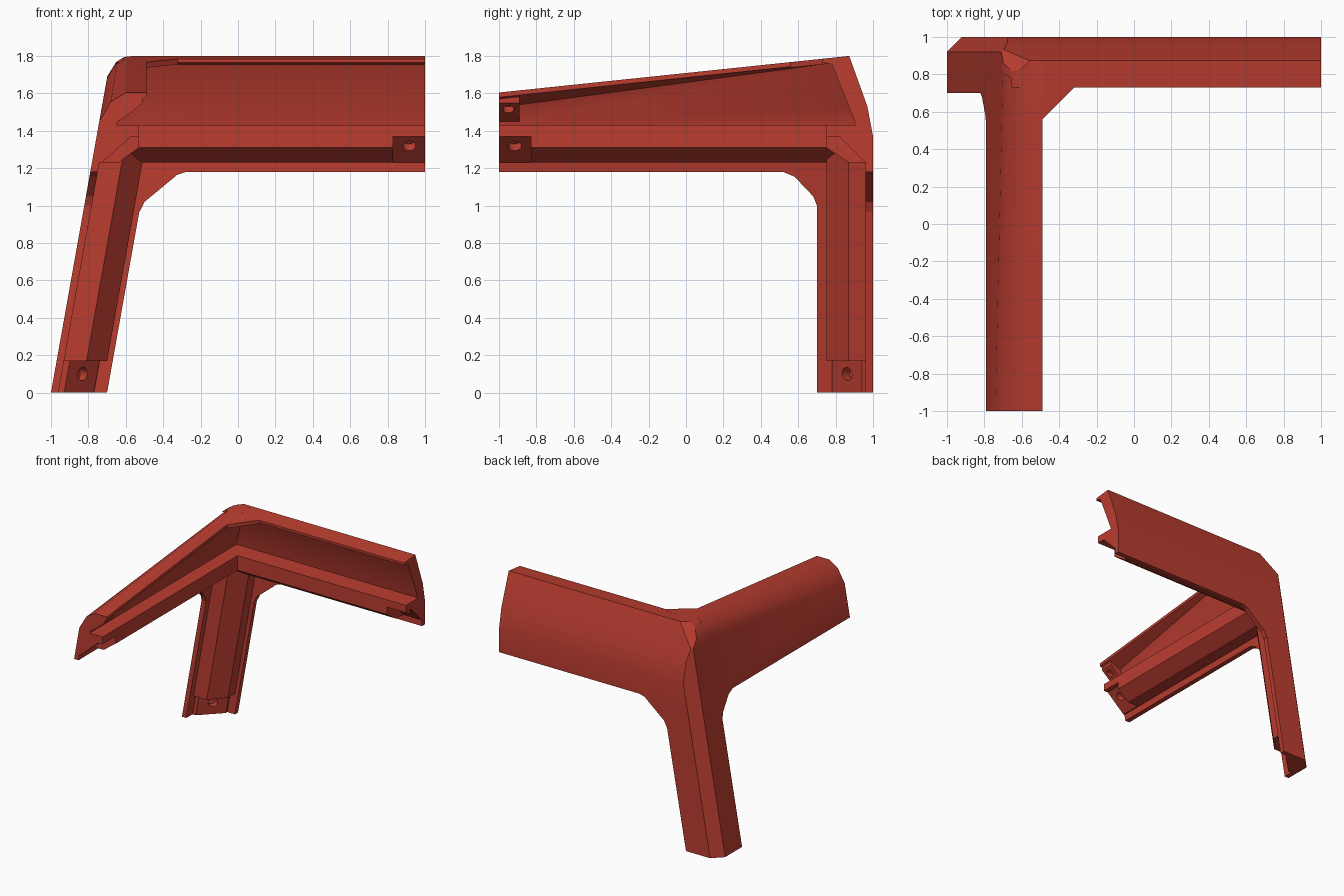
import bpy, bmesh, math
from mathutils import Vector

if "Cube" in bpy.data.objects:
    bpy.data.objects.remove(bpy.data.objects["Cube"])

red = bpy.data.materials.new("brick red")
red.diffuse_color = (0.5, 0.047, 0.03, 1)
red.use_nodes = True
red.node_tree.nodes["Principled BSDF"].inputs["Base Color"].default_value = red.diffuse_color

LEAN = 0.178                                   # inward lean of the leg


def wall(z):                                   # x of the leaning outer wall
    return -1 + LEAN * z


def roof(y):                                   # height of the sloping side roof
    return 1.8 + 0.1043 * (y - 0.87)


# Outer limits that mitre the three arms together: (point, outward normal)
LIMITS = [
    ((-1, 0, 0), (-1, 0, LEAN)),               # leaning side
    ((0, 1, 0), (0, 1, 0)),                    # back
    ((0, 1, 1.37), (0, 0.16, 0.03)),           # back, upper bend
    ((0, 0.97, 1.53), (0, 0.27, 0.097)),       # back, top slope
    ((-0.7, 0, 1.69), (-0.08, 0, 0.05)),       # roof edge bevels
    ((-0.65, 0, 1.77), (-0.03, 0, 0.05)),
    ((0, 0, 1.8), (0, 0, 1)),
    ((-1, 0.92, 0), (-1, 1, LEAN)),            # corner chamfer
    ((-0.57, 0.86, 1.8), (-1, 1, 1.2)),        # top corner bevel
]


def loft(name, ring_a, ring_b, smooth=False):
    """Solid between two matching rings, trimmed to the outer limits."""
    bm = bmesh.new()
    a = [bm.verts.new(p) for p in ring_a]
    b = [bm.verts.new(p) for p in ring_b]
    n = len(a)
    for i in range(n):
        j = (i + 1) % n
        bm.faces.new((a[i], a[j], b[j], b[i]))
    bm.faces.new(a[::-1])
    bm.faces.new(b)
    for co, no in LIMITS:
        bmesh.ops.bisect_plane(bm, geom=bm.verts[:] + bm.edges[:] + bm.faces[:], dist=1e-5,
                               plane_co=co, plane_no=Vector(no).normalized(), clear_outer=True)
        rim = [e for e in bm.edges if e.is_boundary]
        if rim:
            bmesh.ops.holes_fill(bm, edges=rim, sides=0)
    bmesh.ops.recalc_face_normals(bm, faces=bm.faces[:])
    me = bpy.data.meshes.new(name)
    bm.to_mesh(me)
    bm.free()
    me.materials.append(red)
    ob = bpy.data.objects.new(name, me)
    bpy.context.collection.objects.link(ob)
    if smooth:
        bpy.ops.object.select_all(action='DESELECT')
        ob.select_set(True)
        bpy.context.view_layer.objects.active = ob
        bpy.ops.object.shade_smooth_by_angle(angle=math.radians(30))
    return ob


def along_x(name, prof, x0, x1, smooth=False):
    return loft(name, [(x0, y, z) for y, z in prof], [(x1, y, z) for y, z in prof], smooth)


def along_y(name, prof, y0, y1):
    return loft(name, [(x, y0, z) for x, z in prof], [(x, y1, z) for x, z in prof])


def along_leg(name, prof, z0, z1):
    return loft(name, *[[(x + LEAN * z, y, z) for x, y in prof] for z in (z0, z1)])


def screw_hole(ob, at, axis, radius=0.036):
    """Blind round hole sunk into a mounting pad."""
    bpy.ops.mesh.primitive_cylinder_add(vertices=20, radius=radius, depth=0.1, location=at,
                                        rotation=Vector(axis).to_track_quat('Z', 'Y').to_euler())
    cutter = bpy.context.object
    mod = ob.modifiers.new("hole", 'BOOLEAN')
    mod.object, mod.operation, mod.solver = cutter, 'DIFFERENCE', 'EXACT'
    bpy.context.view_layer.objects.active = ob
    bpy.ops.object.modifier_apply(modifier=mod.name)
    bpy.data.objects.remove(cutter)


# Back arm: bent shell, inner rail and end pad
along_x("back_shell", [(1, 1.18), (1, 1.37), (0.97, 1.53), (0.873, 1.8), (0.73, 1.785),
                       (0.73, 1.765), (0.78, 1.755), (0.91, 1.43), (0.91, 1.38),
                       (0.96, 1.33), (0.96, 1.18)], -1, 1, True)
along_x("back_rail", [(0.97, 1.43), (0.75, 1.43), (0.75, 1.31), (0.87, 1.23), (0.97, 1.23)],
        -0.8, 0.83)
pad = along_x("back_pad", [(0.97, 1.43), (0.75, 1.43), (0.75, 1.37), (0.82, 1.37),
                           (0.96, 1.23), (0.97, 1.23)], 0.83, 1)
screw_hole(pad, (0.915, 0.87, 1.32), (0, -1, -1))


# Side arm: shell with a roof that slopes down to the front
def side_ring(y):
    r = roof(y)
    t = (y + 1) / 1.71                          # 0 at the front end, 1 near the corner
    top = r - 0.155 + 0.04 * t
    under = r - 0.08 + 0.05 * t
    return [(x, y, z) for x, z in [
        (wall(1.18), 1.18), (wall(top), top), (-0.68 + 0.03 * t, r - 0.05 + 0.02 * t),
        (-0.6, r), (-0.49, r), (-0.49, r - 0.025),
        (-0.65 + 0.43 * (under - 1.43), under), (-0.65, 1.43), (-0.65, 1.38),
        (wall(1.33) + 0.04, 1.33), (wall(1.18) + 0.04, 1.18)]]


loft("side_shell", side_ring(-1), side_ring(1), True)
along_y("side_rail", [(-0.72, 1.43), (-0.53, 1.43), (-0.53, 1.31), (-0.64, 1.23), (-0.76, 1.23)],
        -0.83, 0.97)
pad = along_y("side_pad", [(-0.72, 1.43), (-0.53, 1.43), (-0.53, 1.37), (-0.57, 1.37),
                           (-0.73, 1.23), (-0.76, 1.23)], -1, -0.83)
screw_hole(pad, (-0.63, -0.915, 1.32), (1, 0, -1))
pad = along_y("roof_pad", [(-0.64, 1.45), (-0.6, 1.475), (-0.51, 1.55), (-0.51, 1.585),
                           (-0.62, 1.585)], -1, -0.89)
screw_hole(pad, (-0.55, -0.95, 1.515), (1, 0, -1), 0.03)

# Leaning leg: angled shell, inner rail and foot pad
along_leg("leg_shell", [(-1, 0.7), (-1, 0.92), (-0.92, 1), (-0.7, 1), (-0.7, 0.96),
                        (-0.9, 0.96), (-0.96, 0.9), (-0.96, 0.7)], 0, 1.4)
along_leg("leg_rail", [(-0.97, 0.75), (-0.84, 0.75), (-0.73, 0.87), (-0.73, 0.97), (-0.97, 0.97)],
          0.17, 1.32)
pad = along_leg("leg_pad", [(-0.97, 0.78), (-0.93, 0.78), (-0.77, 0.94), (-0.77, 0.97),
                            (-0.97, 0.97)], 0, 0.17)
screw_hole(pad, (-0.835, 0.865, 0.1), (1, -1, 0))

# Gussets in the three inner corners
along_y("back_gusset", [(-0.28, 1.19), (-0.28, 1.18), (-0.325, 1.165), (-0.5, 1.02),
                        (-0.525, 0.97), (-0.56, 0.97), (-0.56, 1.19)], 0.96, 1)
side = [(0.52, 1.19), (0.52, 1.18), (0.58, 1.155), (0.68, 1.05), (0.7, 1.0), (0.74, 1.0), (0.74, 1.19)]
loft("side_gusset", [(wall(z), y, z) for y, z in side], [(wall(z) + 0.04, y, z) for y, z in side])
top = [(-0.32, 0.73), (-0.49, 0.56), (-0.56, 0.56), (-0.56, 0.76), (-0.32, 0.76)]
loft("roof_gusset", [(x, y, roof(y) - 0.03) for x, y in top], [(x, y, roof(y)) for x, y in top])
